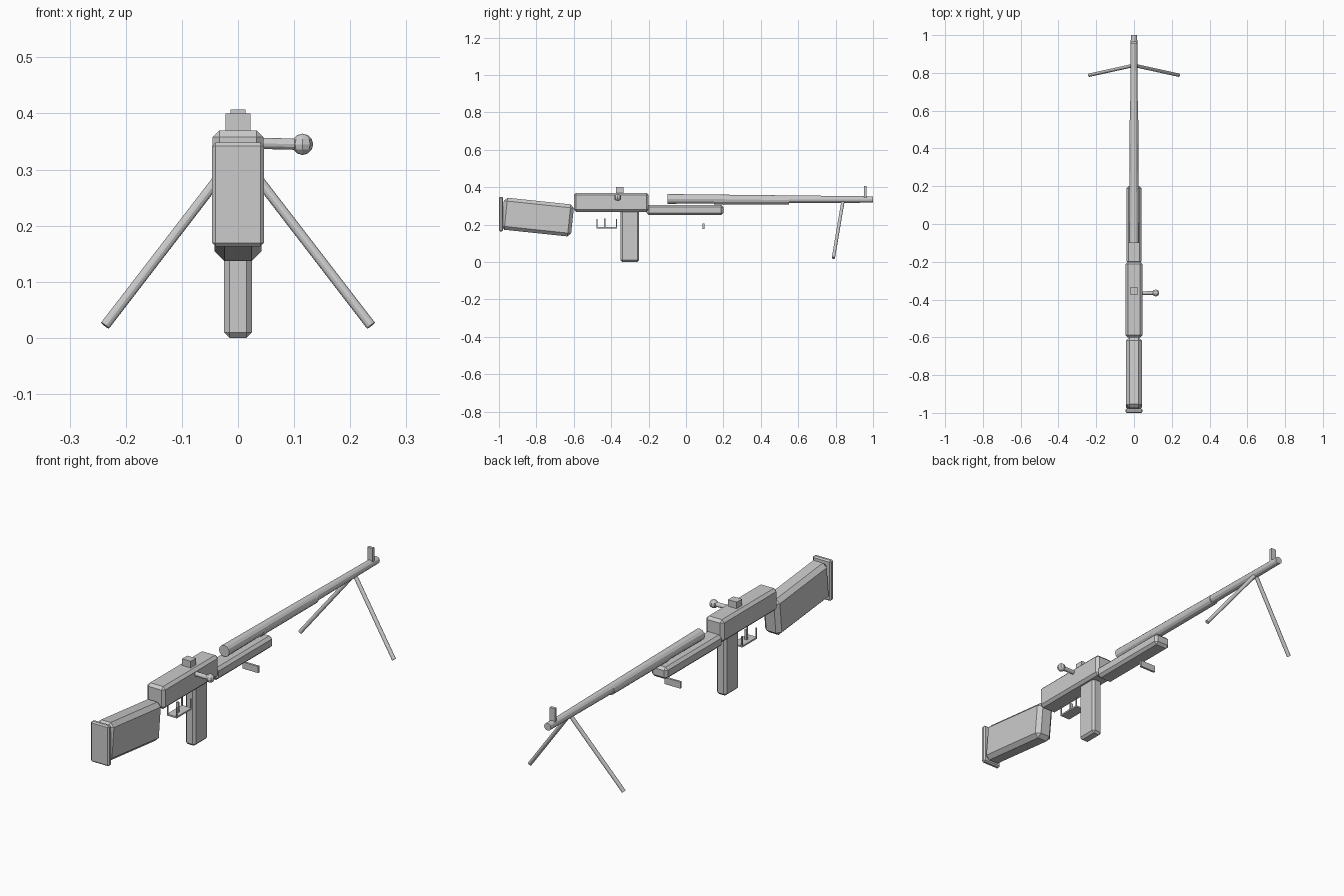
import bpy, bmesh
from math import radians
from mathutils import Vector

if "Cube" in bpy.data.objects:
    bpy.data.objects.remove(bpy.data.objects["Cube"])


def finish(name, bm):
    mesh = bpy.data.meshes.new(name)
    bmesh.ops.recalc_face_normals(bm, faces=bm.faces)
    bm.to_mesh(mesh)
    bm.free()
    obj = bpy.data.objects.new(name, mesh)
    bpy.context.collection.objects.link(obj)
    return obj


def box(name, x, y, z, bevel=0.0, tilt=0.0):
    """Box from (min, max) ranges, with chamfered edges and a tilt about x."""
    bm = bmesh.new()
    bmesh.ops.create_cube(bm, size=1)
    for v in bm.verts:
        v.co = Vector((v.co.x * (x[1] - x[0]), v.co.y * (y[1] - y[0]), v.co.z * (z[1] - z[0])))
    if bevel:
        bmesh.ops.bevel(bm, geom=bm.edges[:], offset=bevel, segments=1, affect='EDGES')
    obj = finish(name, bm)
    obj.location = [(r[0] + r[1]) / 2 for r in (x, y, z)]
    obj.rotation_euler.x = radians(tilt)
    return obj


def rod(name, a, b, r1, r2=None, sides=12):
    """Round bar from point a to point b, optionally tapered."""
    a, b = Vector(a), Vector(b)
    bm = bmesh.new()
    bmesh.ops.create_cone(bm, cap_ends=True, segments=sides, radius1=r1,
                          radius2=r1 if r2 is None else r2, depth=(b - a).length)
    obj = finish(name, bm)
    obj.location = (a + b) / 2
    obj.rotation_euler = (b - a).to_track_quat('Z', 'Y').to_euler()
    return obj


# Body
box("receiver", (-.045, .045), (-.6, -.2), (.268, .37), .012)
box("handguard", (-.04, .04), (-.21, .2), (.25, .305), .012)
box("magazine", (-.025, .025), (-.35, -.25), (0, .28), .01)

# Stock and butt plate
box("stock", (-.042, .042), (-.982, -.606), (.154, .326), .018, -6)
box("butt_plate", (-.046, .046), (-1, -.978), (.163, .348), .006)

# Barrel with thicker rear sleeve
rod("barrel", (0, -.1, .337), (0, 1, .334), .026, .017)
rod("barrel_sleeve", (0, .15, .331), (0, .55, .331), .023)

# Sights
box("rear_sight", (-.022, .022), (-.373, -.335), (.36, .4))
box("front_sight", (-.013, .013), (.952, .966), (.34, .407))

# Bolt handle and knob
rod("bolt_handle", (.03, -.367, .347), (.11, -.365, .345), .01)
bm = bmesh.new()
bmesh.ops.create_uvsphere(bm, u_segments=8, v_segments=6, radius=.019)
finish("bolt_knob", bm).location = (.115, -.365, .345)

# Trigger and its guard
box("guard_bottom", (-.025, .025), (-.478, -.37), (.18, .187))
for label, y in (("rear", -.478), ("front", -.375)):
    for side, x in (("left", -.025), ("right", .02)):
        box(f"guard_{label}_{side}", (x, x + .005), (y, y + .005), (.18, .23))
box("trigger", (-.006, .006), (-.439, -.43), (.187, .232))

# Small cross bar below the handguard
box("sling_bar", (-.04, .04), (.088, .098), (.175, .205))

# Bipod
for side, s in (("left", -1), ("right", 1)):
    rod(f"bipod_leg_{side}", (0, .84, .33), (s * .237, .788, .022), .009, sides=12)
